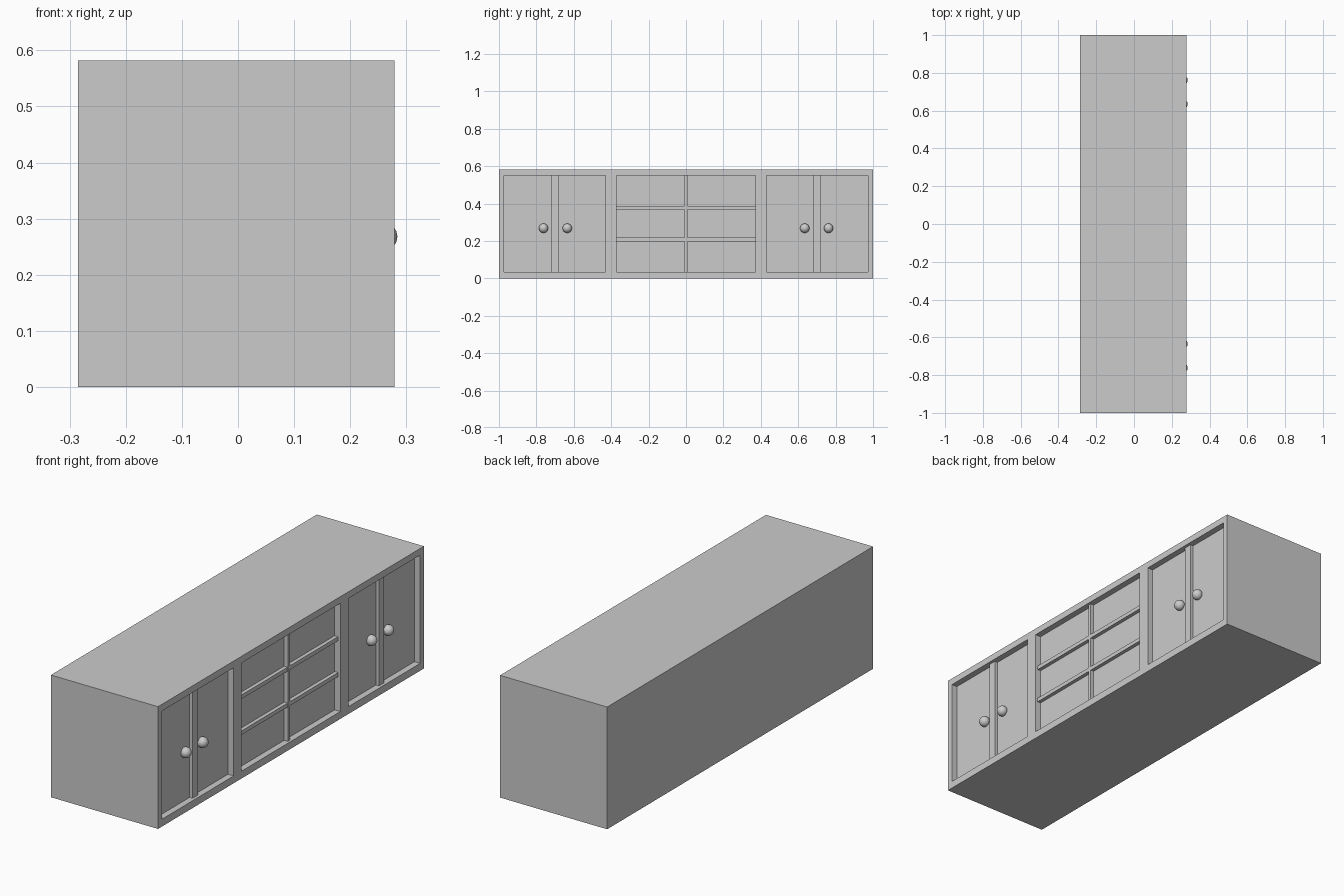
import bpy

if "Cube" in bpy.data.objects:
    bpy.data.objects.remove(bpy.data.objects["Cube"])

FRONT, BACK = 0.279, -0.285   # cabinet faces along x
PANEL = 0.249                 # depth of the recessed panels
Z0, Z1 = 0.035, 0.55          # opening height


def box(name, x, y, z):
    """Box from (min, max) pairs on each axis."""
    bpy.ops.mesh.primitive_cube_add(size=1, location=[sum(p) / 2 for p in (x, y, z)])
    ob = bpy.context.object
    ob.name = name
    ob.scale = [p[1] - p[0] for p in (x, y, z)]
    bpy.ops.object.transform_apply(location=True, rotation=True, scale=True)
    return ob


# Cabinet body with three recessed openings
body = box("cabinet_body", (BACK, FRONT), (-1, 1), (0, 0.582))
for y in ((-0.972, -0.431), (-0.372, 0.372), (0.431, 0.972)):
    cutter = box("opening_cutter", (PANEL, 0.4), y, (Z0, Z1))
    mod = body.modifiers.new("opening", 'BOOLEAN')
    mod.operation = 'DIFFERENCE'
    mod.solver = 'EXACT'
    mod.object = cutter
    bpy.context.view_layer.objects.active = body
    bpy.ops.object.modifier_apply(modifier=mod.name)
    bpy.data.objects.remove(cutter, do_unlink=True)

# Door dividers and knobs on both sides
for side, s in (("left", -1), ("right", 1)):
    y = sorted((s * 0.681, s * 0.72))
    box(f"{side}_door_divider", (PANEL - 0.005, 0.265), y, (Z0, Z1))
    for label, ky in (("inner", 0.635), ("outer", 0.762)):
        bpy.ops.mesh.primitive_uv_sphere_add(segments=32, ring_count=16, radius=0.025,
                                             location=(0.259, s * ky, 0.268))
        bpy.context.object.name = f"{side}_{label}_knob"
        bpy.ops.object.shade_smooth()

# Drawer dividers in the middle opening
box("drawer_upright", (PANEL - 0.005, 0.268), (-0.008, 0.008), (Z0, Z1))
for i, z in enumerate(((0.198, 0.217), (0.369, 0.388))):
    box(f"drawer_rail_{i + 1}", (PANEL - 0.005, 0.267), (-0.372, 0.372), z)
